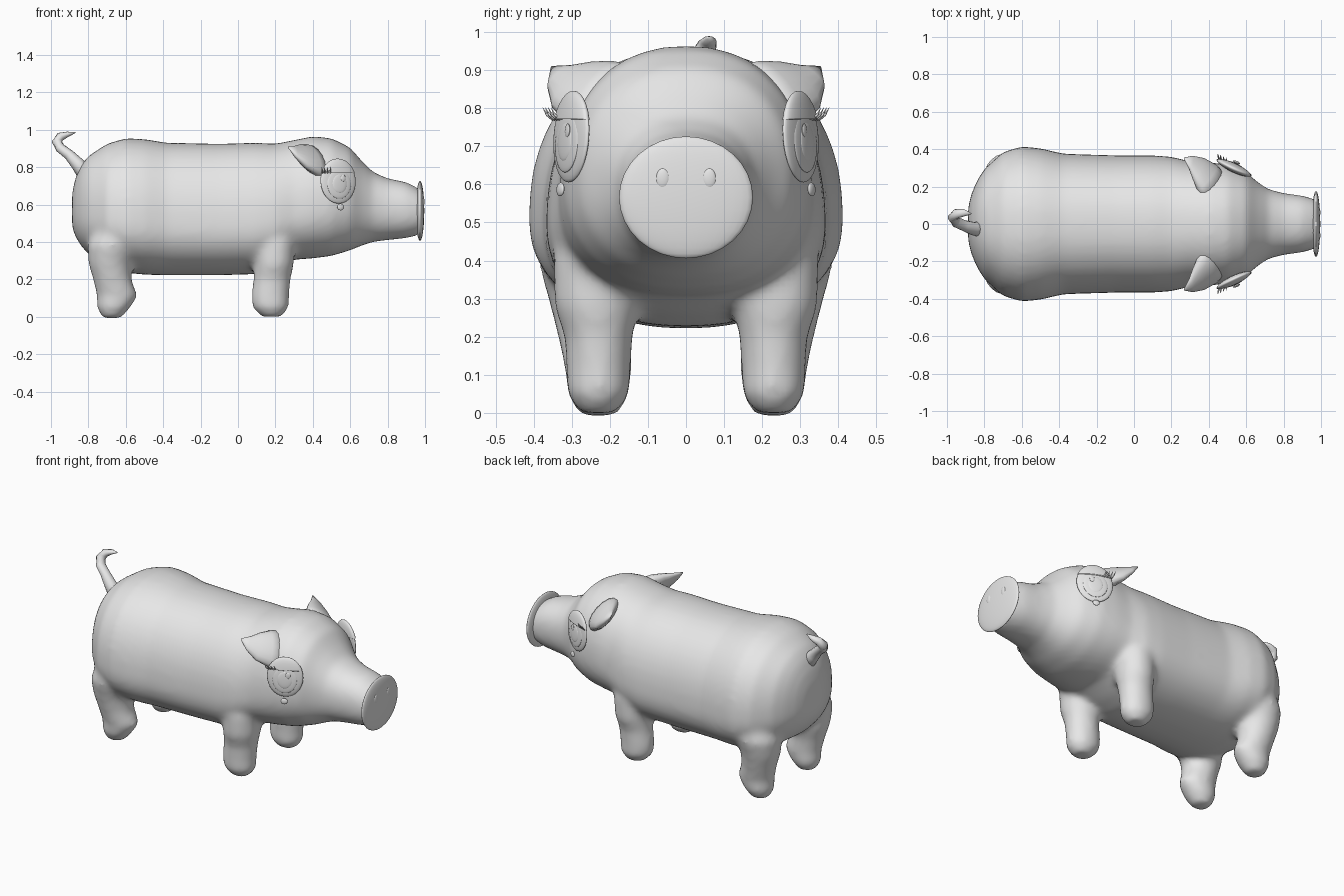
import bpy, bmesh, math
from mathutils import Vector, Matrix

if "Cube" in bpy.data.objects:
    bpy.data.objects.remove(bpy.data.objects["Cube"], do_unlink=True)

GREY = (0.8, 0.8, 0.8, 1)
mat = bpy.data.materials.new("plain grey")
mat.use_nodes = True
mat.diffuse_color = GREY
mat.node_tree.nodes["Principled BSDF"].inputs["Base Color"].default_value = GREY


def finish(bm, name, matrix=None):
    """Turn a bmesh into a smooth shaded object."""
    if matrix is not None:
        bm.transform(matrix)
    bmesh.ops.recalc_face_normals(bm, faces=bm.faces)
    for f in bm.faces:
        f.smooth = True
    mesh = bpy.data.meshes.new(name)
    bm.to_mesh(mesh)
    bm.free()
    mesh.materials.append(mat)
    ob = bpy.data.objects.new(name, mesh)
    bpy.context.collection.objects.link(ob)
    return ob


def loft(bm, sections, ref, tangent=None, segs=24, power=2.0):
    """Skin rings of (centre, half size along ref, half size across[, lower half size])."""
    centres = [Vector(s[0]) for s in sections]
    rings = []
    for i, (c, a, b, *low) in enumerate(sections):
        t = tangent or centres[min(i + 1, len(centres) - 1)] - centres[max(i - 1, 0)]
        t = Vector(t).normalized()
        v = t.cross(Vector(ref)).normalized()
        u = v.cross(t)
        ring = []
        for k in range(segs):
            w = math.tau * k / segs
            cu, sv = (math.copysign(abs(n) ** (2 / power), n) for n in (math.cos(w), math.sin(w)))
            across = low[0] if low and sv < 0 else b
            ring.append(bm.verts.new(centres[i] + u * a * cu + v * across * sv))
        rings.append(ring)
    for r, q in zip(rings, rings[1:]):
        for k in range(segs):
            n = (k + 1) % segs
            bm.faces.new((r[k], r[n], q[n], q[k]))
    bm.faces.new(rings[0])
    bm.faces.new(rings[-1])


def ellipsoid(name, matrix, offset, size, cut=None):
    """Ellipsoid placed in a local frame, optionally kept only above a local height."""
    bm = bmesh.new()
    bmesh.ops.create_uvsphere(bm, u_segments=32, v_segments=16, radius=1)
    bm.transform(Matrix.Translation(offset) @ Matrix.Diagonal((*size, 1)))
    if cut is not None:
        geom = bm.verts[:] + bm.edges[:] + bm.faces[:]
        res = bmesh.ops.bisect_plane(bm, geom=geom, plane_co=(0, 0, cut),
                                     plane_no=(0, 0, 1), clear_inner=True)
        edges = [e for e in res["geom_cut"] if isinstance(e, bmesh.types.BMEdge)]
        bmesh.ops.edgeloop_fill(bm, edges=edges)
    return finish(bm, name, matrix)


def body_section(x, top, bottom, half):
    """Egg-shaped section, widest low on the trunk and midway on the muzzle."""
    share = min(.5, max(.38, .38 + .3 * (x - .3)))
    z = bottom + share * (top - bottom)
    return (x, 0, z), half, top - z, z - bottom


# Body, head and muzzle: x, top, bottom, half width
BODY = [
    (-.887, .66, .48, .09), (-.87, .74, .43, .16), (-.84, .81, .38, .23),
    (-.8, .86, .335, .295), (-.7, .925, .27, .385), (-.6, .955, .235, .415),
    (-.5, .95, .225, .405), (-.38, .93, .222, .376), (-.1, .925, .222, .367),
    (.1, .93, .228, .367), (.2, .925, .26, .36), (.3, .945, .305, .335),
    (.4, .965, .312, .33), (.5, .955, .325, .318), (.6, .905, .355, .278),
    (.66, .835, .38, .225), (.72, .775, .4, .185), (.8, .74, .41, .165),
    (.9, .72, .42, .152), (.978, .68, .44, .13),
]
bm = bmesh.new()
loft(bm, [body_section(*row) for row in BODY],
     ref=(0, 1, 0), tangent=(1, 0, 0), segs=48, power=2.25)

# Legs: height, x, y, half length, half width
HIND = [
    (-.008, -.675, .23, .05, .05), (.05, -.665, .23, .09, .083), (.11, -.645, .23, .11, .087),
    (.2, -.672, .24, .103, .097), (.28, -.685, .242, .115, .115),
    (.38, -.675, .255, .13, .13), (.48, -.64, .26, .12, .115), (.58, -.62, .24, .08, .09),
]
FORE = [
    (0, .18, .23, .055, .05), (.05, .175, .23, .098, .083), (.11, .172, .23, .101, .085),
    (.2, .182, .23, .1, .09), (.28, .193, .235, .106, .112),
    (.4, .195, .235, .11, .115), (.5, .19, .23, .1, .1),
]
for leg in (HIND, FORE):
    for s in (1, -1):
        loft(bm, [((x, s * y, z), a, b) for z, x, y, a, b in leg],
             ref=(1, 0, 0), tangent=(0, 0, 1))
body = finish(bm, "body")

# Fuse the legs softly into the trunk
rm = body.modifiers.new("fuse", 'REMESH')
rm.mode = 'VOXEL'
rm.voxel_size = 0.016
rm.use_smooth_shade = True
sm = body.modifiers.new("soften", 'SMOOTH')
sm.factor = 0.5
sm.iterations = 14

# Snout disc and nostrils
ellipsoid("snout_disc", Matrix.Translation((.973, 0, .566)), (0, 0, 0), (.023, .176, .16))

for s, side in ((1, "left"), (-1, "right")):
    flip = Matrix.Diagonal((1, s, 1, 1))
    ellipsoid(side + "_nostril", flip @ Matrix.Translation((.99, .061, .615)),
              (0, 0, 0), (.007, .018, .027))

    # Eye: layered flat lenses facing out and slightly forward
    frame = (flip @ Matrix.Translation((.535, .301, .725))
             @ Matrix.Rotation(math.radians(-25), 4, 'Z')
             @ Matrix.Rotation(math.radians(4), 4, 'X'))
    ellipsoid(side + "_eye", frame, (0, 0, 0), (.104, .018, .12))
    ellipsoid(side + "_iris", frame, (0, .012, -.015), (.07, .009, .08))
    ellipsoid(side + "_pupil", frame, (0, .018, -.015), (.042, .006, .05))
    ellipsoid(side + "_eye_glint", frame, (.02, .022, .015), (.014, .004, .018))
    ellipsoid(side + "_eyelid", frame, (0, .002, 0), (.106, .026, .121), cut=.045)
    ellipsoid(side + "_cheek_dot", frame, (0, .022, -.14), (.02, .007, .018))

    # Eyelashes along the rear of the lid edge
    bm = bmesh.new()
    for x in (-.093, -.08, -.065, -.05):
        start = Vector((x, .012, .044))
        tip = start + Vector((x * .2, .024, .03))
        loft(bm, [(start, .006, .004), (start.lerp(tip, .6) - Vector((0, 0, .006)), .004, .003),
                  (tip, .0005, .0005)], ref=(1, 0, 0), segs=6)
    finish(bm, side + "_eyelashes", frame)

    # Ear: flattened leaf pointing back and outward
    bm = bmesh.new()
    loft(bm, [((.43, .19, .82), .12, .06), ((.39, .25, .84), .11, .05),
              ((.345, .295, .86), .085, .034), ((.305, .33, .883), .045, .018),
              ((.268, .352, .908), .004, .003)], ref=(.6, .1, -.7), segs=16)
    finish(bm, side + "_ear", flip)

# Curled tail
bm = bmesh.new()
loft(bm, [((-.79, -.03, .73), .048, .05), ((-.86, -.025, .82), .036, .036),
          ((-.905, -.01, .868), .03, .028), ((-.95, .01, .902), .03, .026),
          ((-.968, .035, .935), .028, .028), ((-.95, .055, .963), .026, .024),
          ((-.91, .06, .976), .02, .014), ((-.87, .055, .985), .003, .003)],
     ref=(0, 1, 0), segs=12)
finish(bm, "tail")
